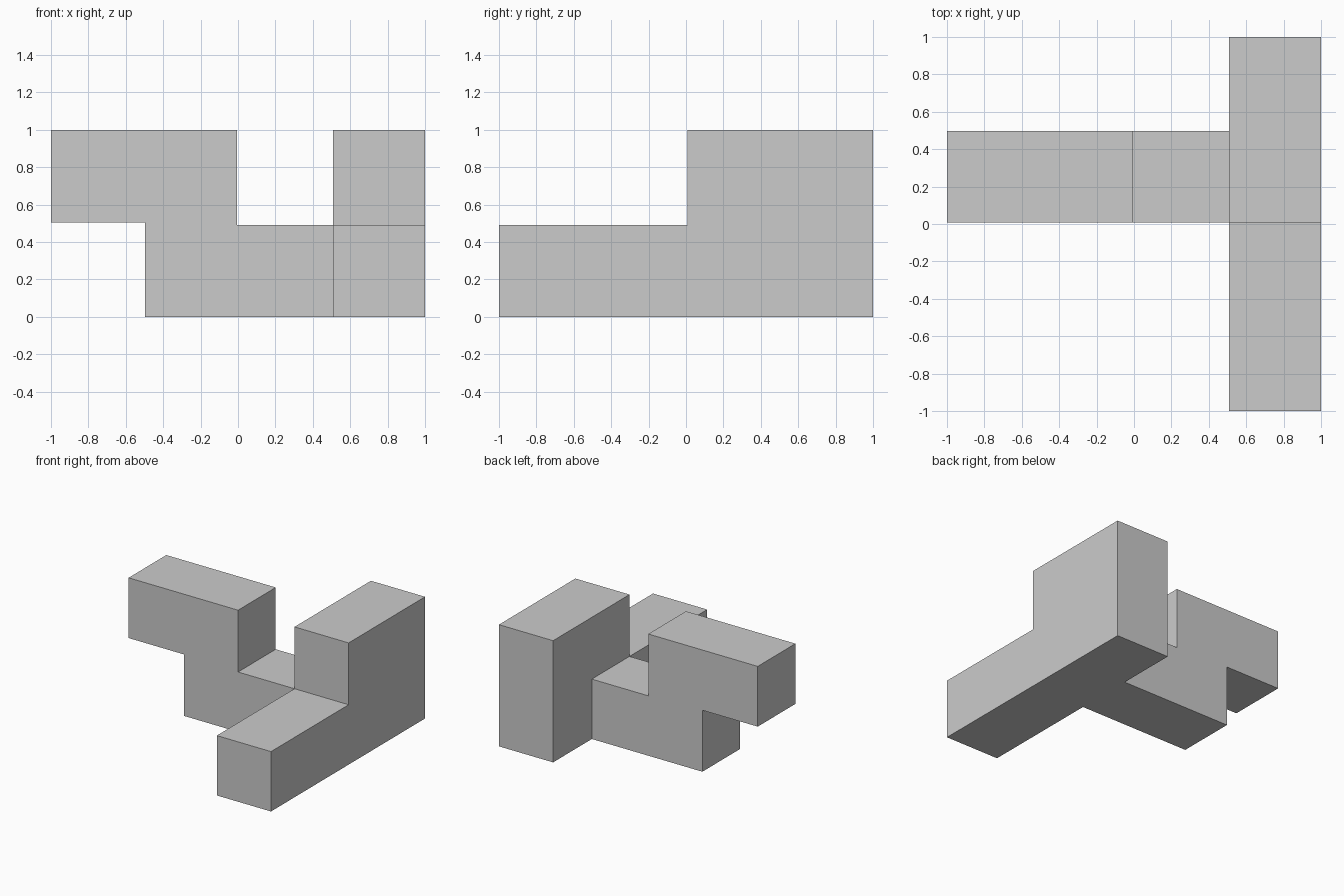
import bpy, bmesh
from mathutils import Vector

if "Cube" in bpy.data.objects:
    bpy.data.objects.remove(bpy.data.objects["Cube"])


def extrude_profile(name, points, offset):
    """Solid made by sweeping a flat outline along an offset."""
    bm = bmesh.new()
    face = bm.faces.new([bm.verts.new(p) for p in points])
    swept = bmesh.ops.extrude_face_region(bm, geom=[face], use_keep_orig=True)
    verts = [g for g in swept["geom"] if isinstance(g, bmesh.types.BMVert)]
    bmesh.ops.translate(bm, verts=verts, vec=Vector(offset))
    bmesh.ops.recalc_face_normals(bm, faces=bm.faces)
    mesh = bpy.data.meshes.new(name)
    bm.to_mesh(mesh)
    bm.free()
    obj = bpy.data.objects.new(name, mesh)
    bpy.context.collection.objects.link(obj)
    return obj


# Long bar with a raised rear half, side outline (y, z) swept along x
bar_outline = [(-1, 0), (1, 0), (1, 1), (0.008, 1), (0.008, 0.492), (-1, 0.492)]
body = extrude_profile("stepped_block", [(0.508, y, z) for y, z in bar_outline],
                       (0.492, 0, 0))

# Stepped arm, front outline (x, z) swept along y, reaching into the bar
arm_outline = [(-1, 0.505), (-0.497, 0.505), (-0.497, 0), (0.7, 0), (0.7, 0.492),
               (-0.005, 0.492), (-0.005, 1), (-1, 1)]
arm = extrude_profile("arm", [(x, 0.008, z) for x, z in arm_outline],
                      (0, 0.489, 0))

# Join both into one clean solid
union = body.modifiers.new("union", "BOOLEAN")
union.operation = "UNION"
union.solver = "EXACT"
union.object = arm
bpy.context.view_layer.objects.active = body
body.select_set(True)
bpy.ops.object.modifier_apply(modifier="union")
bpy.data.objects.remove(arm)
